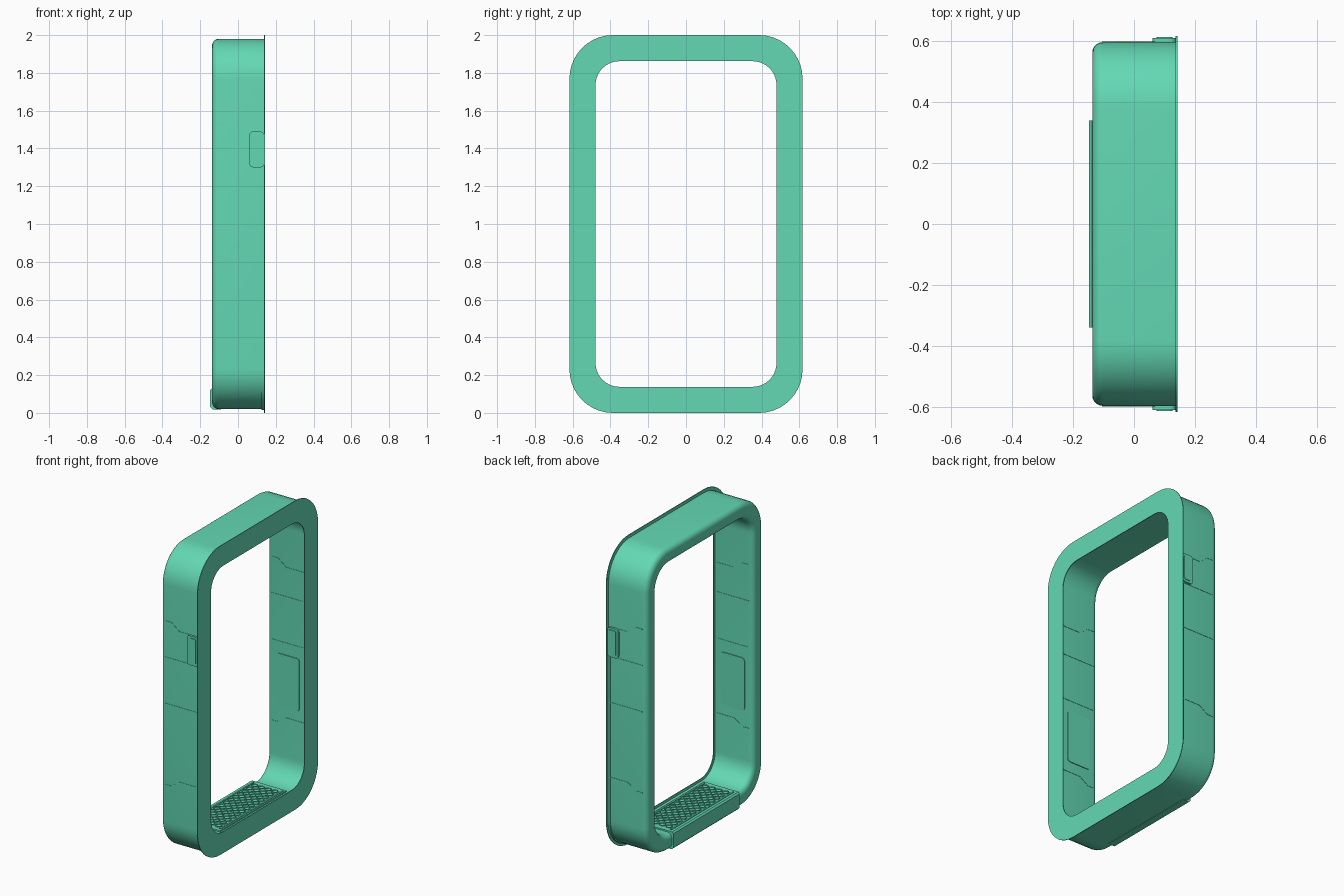
import bpy, bmesh, math
from mathutils import Matrix, Vector

cube = bpy.data.objects.get("Cube")
if cube:
    bpy.data.objects.remove(cube, do_unlink=True)

mint = bpy.data.materials.new("mint green")
mint.use_nodes = True
colour = (0.125, 0.69, 0.455, 1)
mint.diffuse_color = colour
mint.node_tree.nodes["Principled BSDF"].inputs["Base Color"].default_value = colour


def finish(name, bm):
    bmesh.ops.recalc_face_normals(bm, faces=bm.faces)
    mesh = bpy.data.meshes.new(name)
    bm.to_mesh(mesh)
    bm.free()
    mesh.materials.append(mint)
    obj = bpy.data.objects.new(name, mesh)
    bpy.context.collection.objects.link(obj)
    bpy.ops.object.select_all(action='DESELECT')
    obj.select_set(True)
    bpy.context.view_layer.objects.active = obj
    bpy.ops.object.shade_smooth_by_angle(angle=math.radians(30))
    return obj


def rounded_rect(a0, a1, b0, b1, r, steps=10):
    """Corner-rounded outline as (a, b) pairs."""
    centres = [(a1 - r, b1 - r), (a0 + r, b1 - r), (a0 + r, b0 + r), (a1 - r, b0 + r)]
    return [(ca + r * math.cos(t), cb + r * math.sin(t))
            for q, (ca, cb) in enumerate(centres)
            for t in [math.pi / 2 * (q + i / steps) for i in range(steps + 1)]]


def ring(name, section, top_cut=None):
    """Sweep an (x, inset) section round the doorway outline."""
    bm = bmesh.new()
    loops = []
    for x, d in section:
        outline = rounded_rect(-0.597 + d, 0.597 - d, 0.02 + d, 1.98 - d, 0.215 - 0.75 * d)
        loops.append([bm.verts.new((x, y, z)) for y, z in outline])
    for k, a in enumerate(loops):
        b = loops[(k + 1) % len(loops)]
        for i in range(len(a)):
            j = (i + 1) % len(a)
            bm.faces.new((a[i], a[j], b[j], b[i]))
    if top_cut:
        bmesh.ops.bisect_plane(bm, geom=bm.verts[:] + bm.edges[:] + bm.faces[:],
                               plane_co=(0, 0, top_cut), plane_no=(0, 0, 1), clear_outer=True)
        bmesh.ops.holes_fill(bm, edges=[e for e in bm.edges if e.is_boundary])
    return finish(name, bm)


def prism(name, outline, y0, y1):
    """Extrude an (x, z) outline along y."""
    bm = bmesh.new()
    face = bm.faces.new([bm.verts.new((x, y0, z)) for x, z in outline])
    new = bmesh.ops.extrude_face_region(bm, geom=[face])["geom"]
    bmesh.ops.translate(bm, vec=(0, y1 - y0, 0),
                        verts=[v for v in new if isinstance(v, bmesh.types.BMVert)])
    return finish(name, bm)


# Frame body with rounded rear rim
R, WALL = 0.035, 0.102
arc = [math.pi / 2 * i / 6 for i in range(7)]
outer_rim = [(-0.102 - R * math.sin(t), R - R * math.cos(t)) for t in arc]
inner_rim = [(x, WALL - d) for x, d in reversed(outer_rim)]
ring("frame_body", [(0.138, 0)] + outer_rim + inner_rim + [(0.138, WALL)])

# Flat trim flange and the gasket behind it
ring("trim_flange", [(0.142, -0.02), (0.137, -0.02), (0.137, 0.118), (0.142, 0.118)])
ring("lower_gasket", [(0.138, -0.006), (0.124, -0.006), (0.124, 0.01), (0.138, 0.01)], 1.30)

# Seams, latches and inner panels on both jambs
seams = {
    "upper": [(-0.105, 1.535), (-0.06, 1.535), (0, 1.49), (0.124, 1.49)],
    "latch": [(-0.105, 1.30), (0.124, 1.30)],
    "middle": [(-0.105, 1.0), (0.124, 1.0)],
    "lower": [(-0.105, 0.475), (-0.06, 0.475), (0, 0.515), (0.124, 0.515)],
}
for side, s in (("left_side", 1), ("right_side", -1)):
    for label, path in seams.items():
        strip = path + [(x, z - 0.005) for x, z in reversed(path)]
        prism(f"{label}_outer_seam_{side}", strip, s * 0.595, s * 0.599)
        prism(f"{label}_inner_seam_{side}", strip, s * 0.497, s * 0.493)
    prism(f"latch_housing_{side}", rounded_rect(0.06, 0.138, 1.30, 1.49, 0.02, 5),
          s * 0.59, s * 0.61)
    prism(f"latch_cover_{side}", rounded_rect(0.074, 0.127, 1.315, 1.477, 0.012, 5),
          s * 0.60, s * 0.614)
    prism(f"inner_panel_{side}", rounded_rect(-0.075, 0.095, 0.58, 0.92, 0.02, 5),
          s * 0.498, s * 0.49)

# Sill cover wrapped over the threshold
prism("sill_cover", [(-0.09, 0.018), (-0.135, 0.018), (-0.147, 0.03), (-0.147, 0.121),
                     (-0.138, 0.131), (0.11, 0.131), (0.11, 0.115), (-0.09, 0.115)],
      -0.34, 0.34)

# Raised edges around the tread
for label, x in (("rear", -0.115), ("front", 0.095)):
    prism(f"{label}_tread_edge", rounded_rect(x - 0.006, x + 0.006, 0.125, 0.136, 0.003, 2),
          -0.32, 0.32)

# Tread studs alternating in direction
bm = bmesh.new()
rows, columns = 8, 26
for i in range(rows):
    for j in range(columns):
        place = Vector((-0.095 + 0.17 * i / (rows - 1), -0.3 + 0.6 * j / (columns - 1), 0.132))
        turn = Matrix.Rotation(math.radians(45 if (i + j) % 2 else -45), 4, 'Z')
        bmesh.ops.create_cube(bm, size=1, matrix=Matrix.Translation(place) @ turn
                              @ Matrix.Diagonal((0.024, 0.006, 0.007, 1)))
finish("sill_tread", bm)
